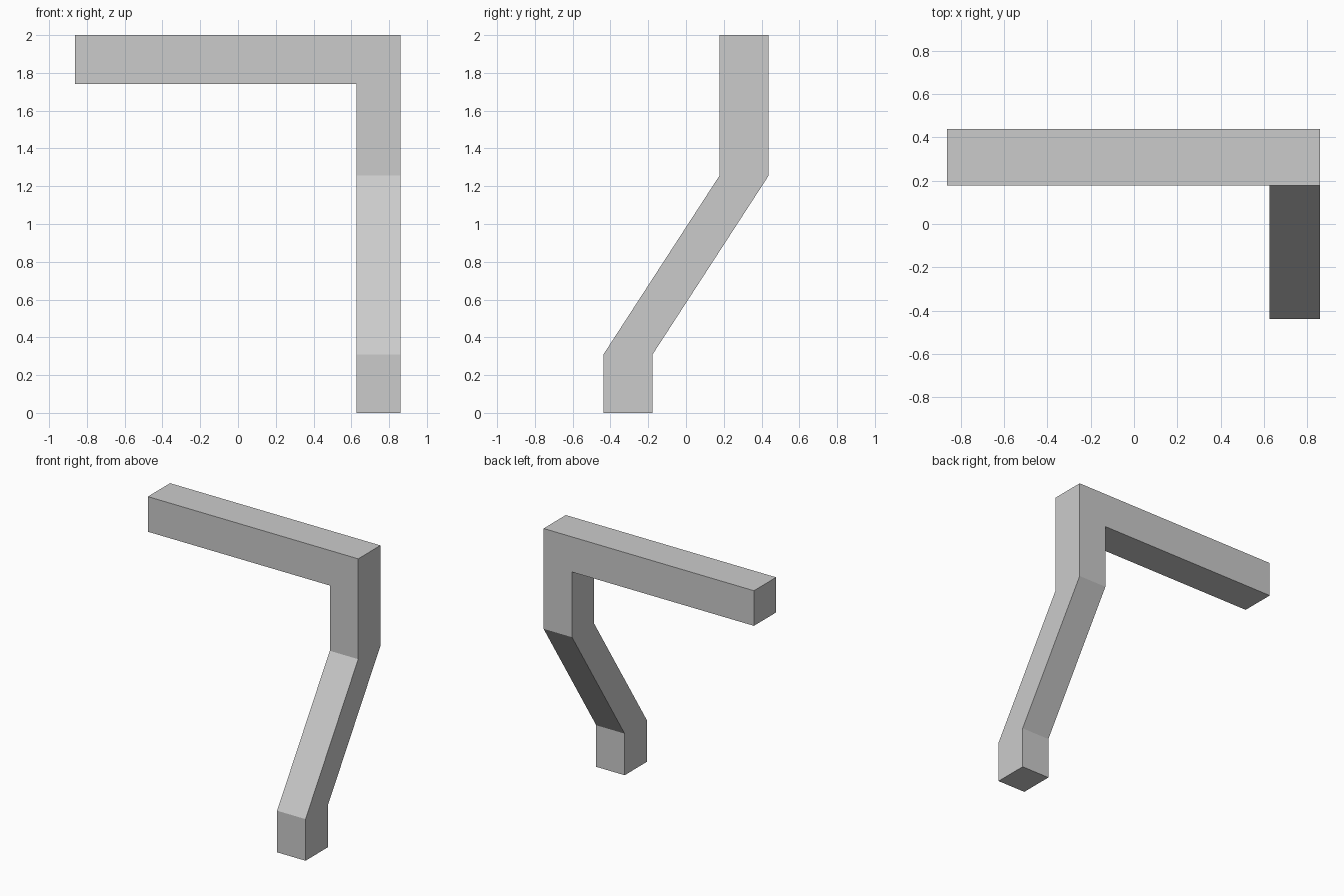
import bpy
import bmesh
from mathutils import Vector

cube = bpy.data.objects.get("Cube")
if cube:
    bpy.data.objects.remove(cube, do_unlink=True)

# Single plain grey material
grey = bpy.data.materials.new("light grey")
grey.use_nodes = True
colour = (0.6, 0.6, 0.6, 1)
grey.diffuse_color = colour
grey.node_tree.nodes["Principled BSDF"].inputs["Base Color"].default_value = colour

LEFT, RIGHT, INNER = -0.863, 0.86, 0.627
FRONT, BACK = 0.178, 0.438
TOP, UNDER, KNEE = 2.0, 1.74, 1.257

bm = bmesh.new()

# Horizontal beam and upright: an L outline pushed through its depth
outline = [(LEFT, TOP), (LEFT, UNDER), (INNER, UNDER),
           (INNER, KNEE), (RIGHT, KNEE), (RIGHT, TOP)]
profile = bm.faces.new([bm.verts.new((x, FRONT, z)) for x, z in outline])
pushed = bmesh.ops.extrude_face_region(bm, geom=[profile], use_keep_orig=True)
bmesh.ops.translate(bm, vec=(0, BACK - FRONT, 0),
                    verts=[g for g in pushed["geom"] if isinstance(g, bmesh.types.BMVert)])


def extend(face, offset):
    """Grow the open end of the bar by one straight section."""
    result = bmesh.ops.extrude_discrete_faces(bm, faces=[face])
    end = result["faces"][0]
    bmesh.ops.translate(bm, vec=offset, verts=end.verts[:])
    return end


# Sloping section, then the short vertical foot
bm.normal_update()
end = min(bm.faces, key=lambda f: f.calc_center_median().z)
end = extend(end, Vector((0, -0.616, 0.308 - KNEE)))
extend(end, Vector((0, 0, -0.308)))

bmesh.ops.remove_doubles(bm, verts=bm.verts[:], dist=0.0001)
bmesh.ops.recalc_face_normals(bm, faces=bm.faces[:])

mesh = bpy.data.meshes.new("bent_bar")
bm.to_mesh(mesh)
bm.free()
mesh.materials.append(grey)
bar = bpy.data.objects.new("bent_bar", mesh)
bpy.context.collection.objects.link(bar)
